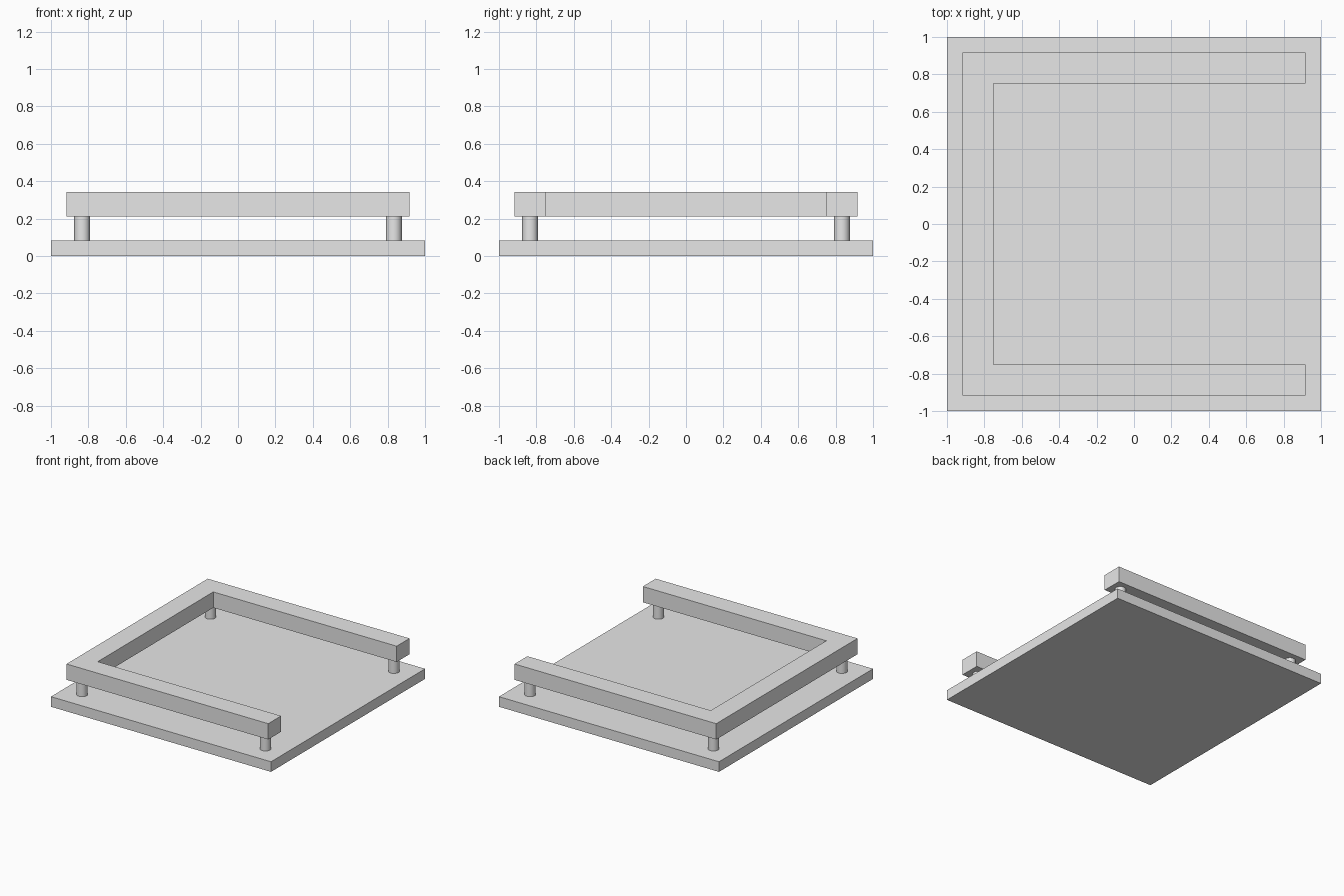
import bpy
import bmesh

cube = bpy.data.objects.get("Cube")
if cube:
    bpy.data.objects.remove(cube, do_unlink=True)

BASE_TOP, RAIL_BOTTOM, RAIL_TOP = 0.083, 0.212, 0.342
OUTER, INNER = 0.917, 0.75
POST = (OUTER + INNER) / 2

grey = bpy.data.materials.new("light grey")
grey.use_nodes = True
grey.diffuse_color = (0.8, 0.8, 0.8, 1)
grey.node_tree.nodes["Principled BSDF"].inputs["Base Color"].default_value = (0.8, 0.8, 0.8, 1)


def prism(name, outline, bottom, top):
    """Extrude a flat outline straight up."""
    bm = bmesh.new()
    face = bm.faces.new([bm.verts.new((x, y, bottom)) for x, y in outline])
    result = bmesh.ops.extrude_face_region(bm, geom=[face])
    raised = [v for v in result["geom"] if isinstance(v, bmesh.types.BMVert)]
    bmesh.ops.translate(bm, verts=raised, vec=(0, 0, top - bottom))
    bmesh.ops.recalc_face_normals(bm, faces=bm.faces)
    mesh = bpy.data.meshes.new(name)
    bm.to_mesh(mesh)
    bm.free()
    mesh.materials.append(grey)
    obj = bpy.data.objects.new(name, mesh)
    bpy.context.collection.objects.link(obj)
    return obj


# Square base slab
prism("base_plate", [(-1, -1), (1, -1), (1, 1), (-1, 1)], 0, BASE_TOP)

# U-shaped rail, open on the +x side
half = [(OUTER, INNER), (OUTER, OUTER), (-OUTER, OUTER)]
inner = [(-INNER, -INNER), (-INNER, INNER)]
mirrored = [(x, -y) for x, y in reversed(half)]
prism("rail", half + mirrored + inner, RAIL_BOTTOM, RAIL_TOP)

# Round posts under the rail corners and ends
for side, x in (("right", -POST), ("left", POST)):
    for end, y in (("front", -POST), ("back", POST)):
        bpy.ops.mesh.primitive_cylinder_add(
            vertices=32, radius=0.042, depth=RAIL_BOTTOM - BASE_TOP,
            location=(x, y, (RAIL_BOTTOM + BASE_TOP) / 2))
        post = bpy.context.object
        post.name = f"{end}_{side}_post"
        post.data.materials.append(grey)
        bpy.ops.object.shade_smooth_by_angle()
